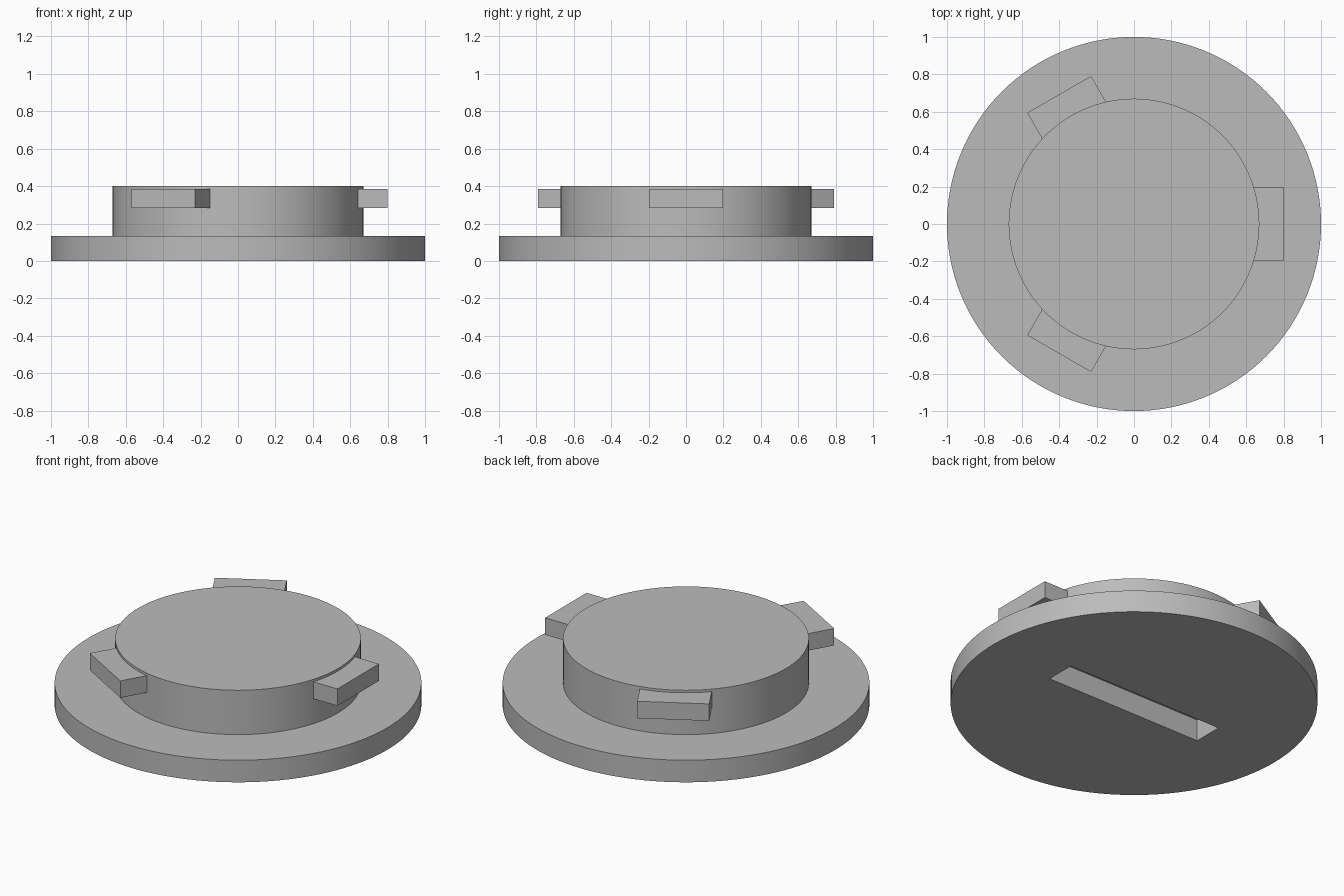
import bpy, bmesh, math
from mathutils import Matrix, Vector

cube = bpy.data.objects.get("Cube")
if cube:
    bpy.data.objects.remove(cube, do_unlink=True)

BASE_R, BASE_H = 1.0, 0.133
PLUG_R, PLUG_TOP = 0.67, 0.40
TAB_IN, TAB_OUT, TAB_HALF = 0.55, 0.80, 0.197
TAB_LOW, TAB_HIGH = 0.283, 0.385

grey = bpy.data.materials.new("plain grey")
grey.use_nodes = True
colour = (0.5, 0.5, 0.5, 1)
grey.diffuse_color = colour
grey.node_tree.nodes["Principled BSDF"].inputs["Base Color"].default_value = colour


def add_object(name, bm):
    bmesh.ops.recalc_face_normals(bm, faces=bm.faces)
    mesh = bpy.data.meshes.new(name)
    bm.to_mesh(mesh)
    bm.free()
    mesh.materials.append(grey)
    obj = bpy.data.objects.new(name, mesh)
    bpy.context.collection.objects.link(obj)
    return obj


def add_box(name, low, high, turn=0.0):
    low, high = Vector(low), Vector(high)
    bm = bmesh.new()
    bmesh.ops.create_cube(bm, size=1)
    bmesh.ops.scale(bm, vec=high - low, verts=bm.verts)
    bmesh.ops.translate(bm, vec=(low + high) / 2, verts=bm.verts)
    bmesh.ops.rotate(bm, matrix=Matrix.Rotation(turn, 3, "Z"), verts=bm.verts)
    return add_object(name, bm)


# Flanged cap: wide disc with a narrower plug raised from its top face
bm = bmesh.new()
bmesh.ops.create_cone(bm, cap_ends=True, segments=128, radius1=BASE_R,
                      radius2=BASE_R, depth=BASE_H,
                      matrix=Matrix.Translation((0, 0, BASE_H / 2)))
top = max(bm.faces, key=lambda f: f.calc_center_median().z)
for scale, lift in ((PLUG_R / BASE_R, 0), (1, PLUG_TOP - BASE_H)):
    result = bmesh.ops.extrude_face_region(bm, geom=[top])
    bmesh.ops.delete(bm, geom=[top], context="FACES_ONLY")
    top = next(g for g in result["geom"] if isinstance(g, bmesh.types.BMFace))
    bmesh.ops.scale(bm, vec=(scale, scale, 1), verts=top.verts)
    bmesh.ops.translate(bm, vec=(0, 0, lift), verts=top.verts)
cap = add_object("flanged_cap", bm)

# Coin slot cut into the underside
cutter = add_box("slot_cutter", (-0.525, -0.09, -0.1), (0.525, 0.09, 0.13))
cutter.hide_render = True
slot = cap.modifiers.new("coin slot", "BOOLEAN")
slot.operation = "DIFFERENCE"
slot.solver = "EXACT"
slot.object = cutter
bpy.context.view_layer.objects.active = cap
cap.select_set(True)
bpy.ops.object.modifier_apply(modifier=slot.name)
bpy.data.objects.remove(cutter, do_unlink=True)
bpy.ops.object.shade_smooth_by_angle(angle=math.radians(30))

# Three locking tabs around the plug
for i in range(3):
    add_box(f"locking_tab_{i + 1}", (TAB_IN, -TAB_HALF, TAB_LOW),
            (TAB_OUT, TAB_HALF, TAB_HIGH), math.radians(120 * i))
